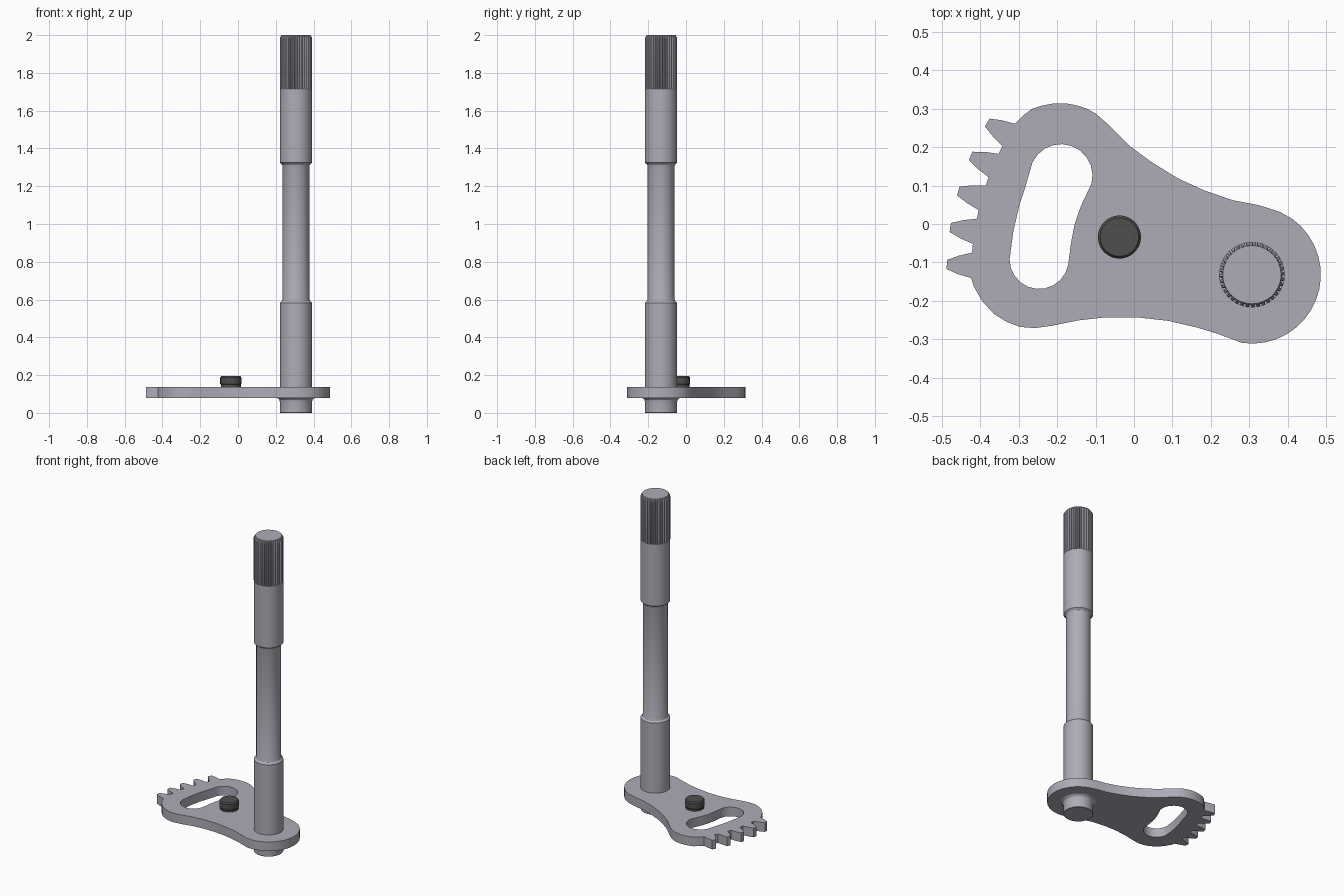
import bpy, bmesh
from math import sin, cos, pi, radians

if "Cube" in bpy.data.objects:
    bpy.data.objects.remove(bpy.data.objects["Cube"])

SX, SY = 0.307, -0.132         # shaft axis, also the pivot of the gear teeth
Z0, Z1 = 0.08, 0.138           # plate bottom and top


def polar(r, deg, cx=SX, cy=SY):
    a = radians(deg)
    return (cx + r * cos(a), cy + r * sin(a))


def material(name, rgb):
    m = bpy.data.materials.new(name)
    m.diffuse_color = (*rgb, 1)
    m.use_nodes = True
    m.node_tree.nodes["Principled BSDF"].inputs["Base Color"].default_value = m.diffuse_color
    return m


steel = material("steel", (.42, .415, .475))
dark = material("dark_grey", (.078, .078, .076))


def finish(bm, name, mat):
    bmesh.ops.remove_doubles(bm, verts=bm.verts, dist=1e-5)
    bmesh.ops.recalc_face_normals(bm, faces=bm.faces)
    me = bpy.data.meshes.new(name)
    bm.to_mesh(me)
    bm.free()
    me.materials.clear()
    me.materials.append(mat)
    ob = bpy.data.objects.new(name, me)
    bpy.context.collection.objects.link(ob)
    bpy.ops.object.select_all(action='DESELECT')
    ob.select_set(True)
    bpy.context.view_layer.objects.active = ob
    bpy.ops.object.shade_smooth_by_angle(angle=radians(25))
    return ob


def loft(name, rings, mat):
    """Skin a stack of equal-length rings and cap both ends."""
    bm = bmesh.new()
    vs = [[bm.verts.new(p) for p in ring] for ring in rings]
    n = len(vs[0])
    for a, b in zip(vs, vs[1:]):
        for i in range(n):
            j = (i + 1) % n
            bm.faces.new((a[i], a[j], b[j], b[i]))
    bm.faces.new(vs[0][::-1])
    bm.faces.new(vs[-1])
    return finish(bm, name, mat)


def lathe(name, profile, cx, cy, mat, n=64):
    return loft(name, [[(*polar(r, 360 * i / n, cx, cy), z) for i in range(n)]
                       for r, z in profile], mat)


# Plate outline: upper edge, round shaft end, lower edge, gear teeth
outline = [(-.287, .284), (-.265, .3), (-.24, .308), (-.216, .313), (-.193, .314),
           (-.169, .313), (-.146, .308), (-.122, .3), (-.099, .287),
           (-.066, .258), (-.011, .203), (.046, .161), (.114, .119), (.184, .087),
           (.257, .062), (.325, .049), (.379, .032)]
outline += [polar(0.1795, 54 - i * 9.5) for i in range(17)]
outline += [(.218, -.286), (.166, -.27), (.088, -.252), (.007, -.243), (-.073, -.243),
            (-.146, -.251), (-.214, -.265), (-.258, -.271), (-.297, -.268), (-.331, -.255),
            (-.365, -.234), (-.396, -.2), (-.417, -.163)]
for k in range(5):
    c = 178.1 - 7 * k
    outline += [polar(r, c + d) for r, d in
                ((.731, 2.6), (.765, 1.8), (.795, .85), (.795, -.85), (.765, -1.8), (.731, -2.6))]

# Curved slot: two round ends joined by shallow arcs
slot = [polar(.082, 155 - 17 * i, -.19, .126) for i in range(11)]
slot += [(-.139, .045), (-.155, -.002), (-.164, -.049)]
slot += [polar(.077, -10 - 17 * i, -.247, -.092) for i in range(11)]
slot += [(-.314, -.018), (-.298, .05), (-.283, .096)]

# Sector plate from a filled 2D curve with the slot as a hole
cu = bpy.data.curves.new("plate_curve", 'CURVE')
cu.dimensions = '2D'
cu.fill_mode = 'BOTH'
cu.extrude = (Z1 - Z0) / 2
for pts in (outline, slot):
    sp = cu.splines.new('POLY')
    sp.points.add(len(pts) - 1)
    for p, (x, y) in zip(sp.points, pts):
        p.co = (x, y, 0, 1)
    sp.use_cyclic_u = True
tmp = bpy.data.objects.new("plate_curve", cu)
bpy.context.collection.objects.link(tmp)
bpy.context.view_layer.update()
bm = bmesh.new()
bm.from_mesh(tmp.evaluated_get(bpy.context.evaluated_depsgraph_get()).to_mesh())
bmesh.ops.translate(bm, verts=bm.verts, vec=(0, 0, (Z0 + Z1) / 2))
bpy.data.objects.remove(tmp)
finish(bm, "sector_plate", steel)

# Stepped shaft with a flared foot and a narrower middle
lathe("shaft", [(.083, 0), (.085, .002), (.085, .058), (.088, .069), (.094, .076), (.104, Z0 + .001),
                (.085, Z0 + .002), (.085, .583), (.082, .587), (.075, .592), (.071, .602),
                (.071, 1.305), (.074, 1.315), (.081, 1.321), (.085, 1.325), (.085, 1.715)],
      SX, SY, steel)

# Splined shaft head
TEETH = 36


def spline_ring(ro, ri, z):
    return [(*polar(r, (k + f) * 360 / TEETH), z) for k in range(TEETH)
            for r, f in ((ro, 0), (ro, .35), (ri, .675))]


loft("splined_head", [spline_ring(.0855, .077, 1.714), spline_ring(.0855, .077, 1.986),
                      spline_ring(.0757, .0755, 2.0)], steel)

# Dark stop pin
lathe("stop_pin", [(.053, Z1 - .01), (.053, .15), (.056, .154), (.056, .187), (.05, .195)],
      -.038, -.034, dark, 48)
